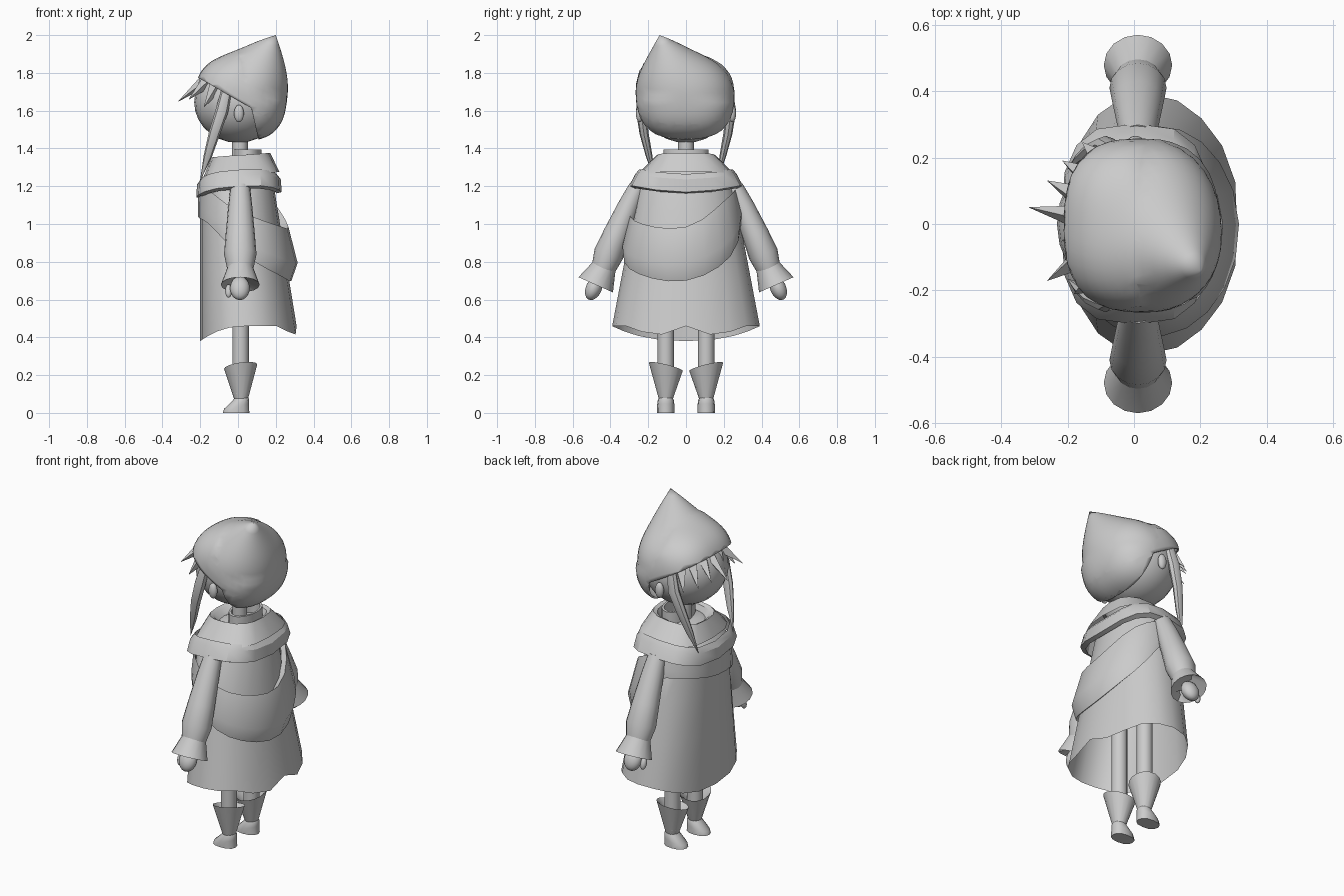
import bpy, bmesh, math
from mathutils import Vector

cube = bpy.data.objects.get("Cube")
if cube:
    bpy.data.objects.remove(cube, do_unlink=True)

clay = bpy.data.materials.new("plain grey")
clay.use_nodes = True
clay.diffuse_color = (0.6, 0.6, 0.6, 1)
clay.node_tree.nodes["Principled BSDF"].inputs["Base Color"].default_value = (0.6, 0.6, 0.6, 1)


def finish(name, bm, angle=40, solid=0):
    bmesh.ops.recalc_face_normals(bm, faces=bm.faces)
    mesh = bpy.data.meshes.new(name)
    bm.to_mesh(mesh)
    bm.free()
    mesh.materials.append(clay)
    ob = bpy.data.objects.new(name, mesh)
    bpy.context.collection.objects.link(ob)
    if solid:
        mod = ob.modifiers.new("thickness", 'SOLIDIFY')
        mod.thickness = solid
        mod.offset = -1
    bpy.ops.object.select_all(action='DESELECT')
    ob.select_set(True)
    bpy.context.view_layer.objects.active = ob
    bpy.ops.object.shade_smooth_by_angle(angle=math.radians(angle))
    return ob


def loft(name, rings, start=False, end=False, closed=False, angle=40):
    bm = bmesh.new()
    loops = [[bm.verts.new(p) for p in ring] for ring in rings]
    pairs = list(zip(loops, loops[1:]))
    if closed:
        pairs.append((loops[-1], loops[0]))
    for a, b in pairs:
        for i in range(len(a)):
            j = (i + 1) % len(a)
            bm.faces.new((a[i], a[j], b[j], b[i]))
    if start:
        bm.faces.new(loops[0])
    if end:
        bm.faces.new(loops[-1])
    return finish(name, bm, angle)


def power(v, p):
    return math.copysign(abs(v) ** (2 / p), v)


def angles(n):
    return [math.tau * i / n for i in range(n)]


def oval(cx, cy, z, rx, ry, n=16, p=2, tilt=(0, 0)):
    return [Vector((cx + rx * power(math.cos(a), p), cy + ry * power(math.sin(a), p),
                    z + tilt[0] * math.cos(a) + tilt[1] * math.sin(a))) for a in angles(n)]


def tube(name, path, radii, n=12, flat=1, angle=40):
    path = [Vector(p) for p in path]
    rings = []
    for i, p in enumerate(path):
        d = (path[min(i + 1, len(path) - 1)] - path[max(i - 1, 0)]).normalized()
        u = d.cross(Vector((0, 1, 0))).normalized()
        v = d.cross(u)
        rings.append([p + radii[i] * (u * math.cos(a) + v * flat * math.sin(a)) for a in angles(n)])
    return loft(name, rings, True, True, angle=angle)


def ball(name, centre, radii, tilt=0):
    bm = bmesh.new()
    bmesh.ops.create_uvsphere(bm, u_segments=24, v_segments=14, radius=1)
    for v in bm.verts:
        v.co = Vector(v.co[i] * radii[i] for i in range(3))
    ob = finish(name, bm)
    ob.location = centre
    ob.rotation_euler.x = tilt


def body(a, z, extra=0):
    """Point on the robe surface at angle a and height z."""
    t = (1.2 - z) / 0.8
    front = math.cos(a) < 0
    rx = (0.2 + 0.05 * t if front else 0.19 + 0.08 * t) + extra
    p = 2.3 if front else 2.05
    return Vector((0.05 * t + rx * power(math.cos(a), p),
                   (0.25 + 0.152 * t + extra) * power(math.sin(a), p), z))


# Robe, open below with a dipping hem and a notch at the back
def hem(a):
    c = math.cos(a)
    return 0.46 - 0.08 * max(0, -c) ** 2 - (0.045 if 0.9 < c < 0.99 else 0.03 if 0.7 < c < 0.9 else 0)


turn = angles(20)
loft("robe", [[body(a, hem(a)) for a in turn]]
     + [[body(a, z) for a in turn] for z in (0.7, 0.95, 1.2)]
     + [oval(0.01, 0, 1.29, 0.15, 0.18, 20), oval(0.02, 0, 1.33, 0.08, 0.11, 20)], end=True, angle=30)

# Sash slung from one shoulder, swelling into a pouch behind
keys = [Vector(k) for k in (
    (0.70, 0.985, 0.06), (0.83, 1.13, 0.045), (1.06, 1.2, 0.02), (1.08, 1.2, 0.012),
    (1.04, 1.2, 0.012), (1.0, 1.18, 0.016), (0.84, 1.07, 0.03), (0.735, 1.0, 0.05))]
sash = [[], [], [], [], []]
for i, a in enumerate(angles(24)):
    k, f = i // 3, (i % 3) / 3
    p, q, r, s = (keys[(k + j) % 8] for j in (-1, 0, 1, 2))
    low, high, out = q + 0.5 * f * (r - p + f * (2 * p - 5 * q + 4 * r - s + f * (3 * (q - r) + s - p)))
    for ring, z, e in zip(sash, (low, low + 0.33 * (high - low), high, high - 0.03, low + 0.02),
                          (0.012, out, 0.7 * out, 0.002, -0.01)):
        ring.append(body(a, z, e))
loft("sash_pouch", sash, closed=True)

# Cape: sloping collar and turned lower band
loft("cape_collar", [oval(0.02, 0, 1.30, 0.10, 0.11, 16, 2.6),
                     oval(0.015, 0, 1.355, 0.135, 0.135, 16, 2.6, (0.012, 0)),
                     oval(0.015, 0, 1.365, 0.155, 0.155, 16, 2.6, (0.012, 0)),
                     oval(0.02, 0, 1.265, 0.2, 0.255, 16, 2.8, (0.01, 0))], angle=30)


def band(z, rx, ry, drop):
    pts = oval(0.005, 0, z, rx, ry, 16, 2.9)
    for p in pts:
        p.z -= drop * (1 - (p.y / ry) ** 2) - 0.06 * p.x
    return pts


loft("cape_band", [band(1.287, 0.2, 0.25, 0.035), band(1.262, 0.222, 0.27, 0.04),
                   band(1.2, 0.226, 0.302, 0.045), band(1.185, 0.2, 0.275, 0.035)], closed=True, angle=30)

# Neck and inner collar
tube("neck", [(0.01, 0, 1.3), (0.01, 0, 1.48)], [0.042, 0.042])
loft("inner_collar", [oval(0.05, 0, z, 0.075 * s, 0.12 * s, 16)
                      for z, s in ((1.3, 1), (1.395, 1), (1.395, 0.86), (1.3, 0.86))], closed=True)

# Head
ball("head", (0, 0, 1.645), (0.232, 0.238, 0.215))

# Hood: an egg drawn out to an off-centre point, with the face opening cut away
centre = Vector((0.015, 0, 1.665))
peak = Vector((0.2, -0.14, 2.0)) - centre
bm = bmesh.new()
bmesh.ops.create_uvsphere(bm, u_segments=40, v_segments=28, radius=1)
spin = Vector((0, 0, 1)).rotation_difference(peak)


def egg(d):
    radii = (0.232 if d.x > 0 else 0.24, 0.255, 0.214 if d.z > 0 else 0.225)
    power_x = 2.6 if d.z < 0 or d.x < 0 else 2.2
    size = sum(abs(c / r) ** p for c, r, p in zip(d, radii, (power_x,) * 3))
    return d * size ** (-1 / power_x)


stretch = peak.length - egg(peak.normalized()).length
for v in bm.verts:
    d = (spin @ v.co).normalized()
    v.co = centre + egg(d) + d * stretch * math.exp(-d.angle(peak) / 0.42)
cuts = [(Vector((-0.22, 0, 1.78)), Vector((0.16, 0, 0.28)).normalized()),
        (Vector((0.07, 0, 1.62)), Vector((0.18, 0, 0.04)).normalized())]
for co, no in cuts:
    bmesh.ops.bisect_plane(bm, geom=bm.verts[:] + bm.edges[:] + bm.faces[:], dist=0.0001,
                           plane_co=co, plane_no=no)
gone = [f for f in bm.faces if all((f.calc_center_median() - co).dot(no) < 0 for co, no in cuts)]
bmesh.ops.delete(bm, geom=gone, context='FACES')
finish("hood", bm, 50, solid=0.01)

# Fringe spikes over the forehead
fringe = [((-0.165, 0.02, 1.765), (-0.315, 0.05, 1.65)), ((-0.165, 0.08, 1.755), (-0.26, 0.13, 1.66)),
          ((-0.14, 0.14, 1.735), (-0.215, 0.19, 1.63)), ((-0.1, 0.19, 1.71), (-0.155, 0.245, 1.61)),
          ((-0.17, -0.05, 1.765), (-0.225, -0.05, 1.65)), ((-0.16, -0.1, 1.755), (-0.26, -0.17, 1.66)),
          ((-0.12, -0.17, 1.72), (-0.18, -0.21, 1.62))]
for base, tip in fringe:
    tube("fringe_spike", [base, tip], [0.036, 0.001], n=4, angle=20)

# Paired parts
for s, side in ((-1, "left"), (1, "right")):
    ball(side + "_ear", (0.005, s * 0.245, 1.585), (0.026, 0.02, 0.046))
    tube(side + "_side_lock",
         [(-0.06, s * 0.225, 1.71), (-0.085, s * 0.238, 1.6), (-0.125, s * 0.222, 1.48),
          (-0.16, s * 0.195, 1.36), (-0.2, s * 0.165, 1.23)],
         [0.028, 0.034, 0.03, 0.022, 0.001], n=8, flat=0.8)

    # Sleeve with pinched wrist and flared cuff folded inside
    tube(side + "_sleeve",
         [(0.012, s * y, z) for y, z in ((0.255, 1.195), (0.3, 1.1), (0.365, 0.95), (0.41, 0.84), (0.437, 0.765))],
         [0.052, 0.063, 0.077, 0.086, 0.07], n=16, flat=0.92)
    tube(side + "_cuff",
         [(0.012, s * y, z) for y, z in ((0.43, 0.782), (0.437, 0.765), (0.478, 0.678), (0.448, 0.74))],
         [0.066, 0.07, 0.103, 0.055], n=16, flat=0.97, angle=30)
    ball(side + "_hand", (0.01, s * 0.488, 0.66), (0.052, 0.042, 0.066), s * math.radians(24))
    ball(side + "_thumb", (-0.05, s * 0.475, 0.645), (0.018, 0.018, 0.036), s * math.radians(15))

    # Leg, slanted boot shaft and shoe
    y = s * 0.107
    tube(side + "_leg", [(0.014, y, 0.1), (0.014, y, 0.7)], [0.044, 0.044])
    loft(side + "_boot", [oval(0.016, y, 0.07, 0.036, 0.036),
                          oval(0.014, y, 0.245, 0.088, 0.09, tilt=(0.012, s * 0.022)),
                          oval(0.014, y, 0.225, 0.07, 0.07, tilt=(0.012, s * 0.022)),
                          oval(0.014, y, 0.17, 0.044, 0.044)], start=True)
    loft(side + "_shoe", [oval(-0.01, y, 0, 0.07, 0.046, 12, 2.4),
                          oval(-0.008, y, 0.035, 0.066, 0.047, 12, 2.3, (0.014, 0)),
                          oval(0.014, y, 0.068, 0.044, 0.042, 12, 2.2, (0.006, 0)),
                          oval(0.018, y, 0.085, 0.034, 0.034, 12)], start=True, end=True)
